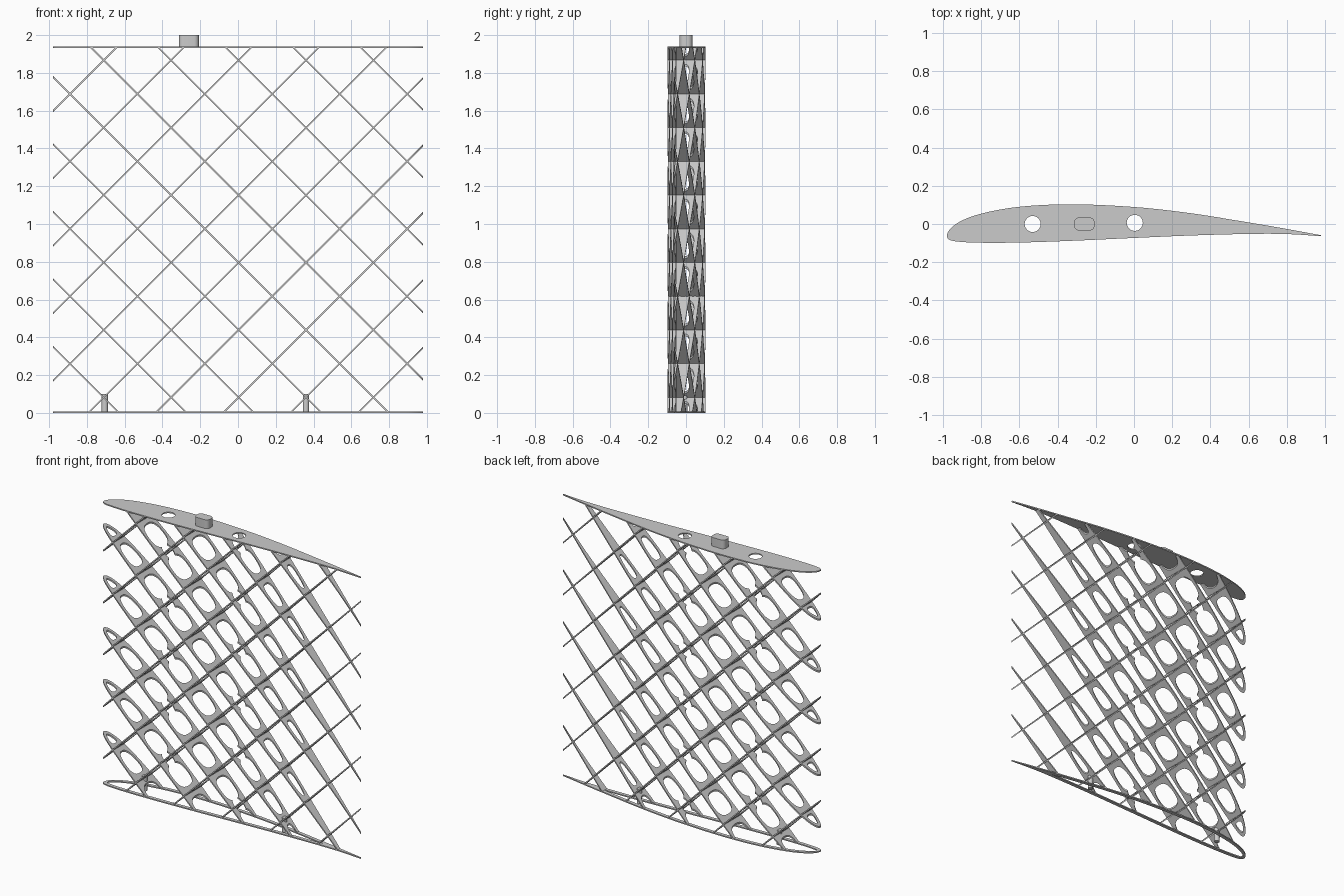
import bpy, bmesh, math
from mathutils import Matrix

if "Cube" in bpy.data.objects:
    bpy.data.objects.remove(bpy.data.objects["Cube"])

HALF, PITCH, THICK, RIM = 0.979, 0.357, 0.008, 0.02
CROSS_X, CROSS_Z = 0.003, 1.867
TOP = 1.94
TUBES = [(-0.53, 0.0), (0.004, 0.006)]

grey = bpy.data.materials.new("light_grey")
grey.use_nodes = True
grey.diffuse_color = (0.6, 0.6, 0.6, 1)
grey.node_tree.nodes["Principled BSDF"].inputs["Base Color"].default_value = (0.6, 0.6, 0.6, 1)

# Airfoil section: stations along the chord with upper and lower heights
XS = [-HALF, -0.96, -0.9, -0.8, -0.6, -0.33, 0, 0.3, 0.6, 0.8, HALF]
UP = [-0.065, -0.024, 0.018, 0.054, 0.09, 0.103, 0.089, 0.056, 0.008, -0.026, -0.059]
LOW = [-0.065, -0.085, -0.094, -0.098, -0.097, -0.088, -0.073, -0.06, -0.052, -0.052, -0.064]
US = [math.sqrt(x + HALF) for x in XS]


def height(x, ys):
    """Smooth curve through the stations, in the square root of chord position."""
    u = math.sqrt(max(x + HALF, 0))
    last = len(US) - 1
    i = max(j for j in range(last) if US[j] <= u + 1e-9)

    def slope(j):
        a, b = max(j - 1, 0), min(j + 1, last)
        return (ys[b] - ys[a]) / (US[b] - US[a])
    h = US[i + 1] - US[i]
    t = (u - US[i]) / h
    return ((1 + 2 * t) * (1 - t) ** 2 * ys[i] + t * t * (3 - 2 * t) * ys[i + 1]
            + h * t * (1 - t) * ((1 - t) * slope(i) - t * slope(i + 1)))


def section(inset=0.0, n=40):
    """Closed airfoil outline, optionally inset."""
    a, b = -HALF + inset, HALF - inset * 13
    xs = [a + (b - a) * (i / n) ** 2 for i in range(n + 1)]
    upper = [(x, height(x, UP) - inset) for x in xs]
    lower = [(x, height(x, LOW) + inset) for x in xs]
    return upper + lower[:0:-1]


def circle(x, y, r, n=32):
    return [(x + r * math.cos(2 * math.pi * i / n), y + r * math.sin(2 * math.pi * i / n))
            for i in range(n)]


def rounded_box(x, y, hx, hy, r):
    pts = []
    for q, (sx, sy) in enumerate([(1, 1), (-1, 1), (-1, -1), (1, -1)]):
        for i in range(7):
            a = math.pi / 2 * (q + i / 6)
            pts.append((x + sx * (hx - r) + r * math.cos(a), y + sy * (hy - r) + r * math.sin(a)))
    return pts


def lightening_hole(a, b, n=28):
    """Rounded opening between two chord positions, following the section."""
    pts = []
    for i in range(n):
        t = 2 * math.pi * i / n
        c, s = math.cos(t), math.sin(t)
        x = (a + b) / 2 + (b - a) / 2 * math.copysign(abs(c) ** 0.75, c)
        v = (1 + math.copysign(abs(s) ** 0.75, s)) / 2
        lo, hi = height(x, LOW) + RIM, height(x, UP) - RIM
        pts.append((x, lo + (hi - lo) * v))
    return pts


def add_mesh(name, mesh):
    ob = bpy.data.objects.new(name, mesh)
    bpy.context.scene.collection.objects.link(ob)
    return ob


def evaluated_mesh(ob):
    bpy.context.view_layer.update()
    deps = bpy.context.evaluated_depsgraph_get()
    return bpy.data.meshes.new_from_object(ob.evaluated_get(deps))


def plate(name, loops, z0, z1):
    """Flat solid from an outline and its holes."""
    cu = bpy.data.curves.new(name, 'CURVE')
    cu.dimensions, cu.fill_mode, cu.extrude = '2D', 'BOTH', (z1 - z0) / 2
    for pts in loops:
        sp = cu.splines.new('POLY')
        sp.points.add(len(pts) - 1)
        for p, (x, y) in zip(sp.points, pts):
            p.co = (x, y, 0, 1)
        sp.use_cyclic_u = True
    tmp = add_mesh(name + "_curve", cu)
    me = evaluated_mesh(tmp)
    bpy.data.objects.remove(tmp)
    bm = bmesh.new()
    bm.from_mesh(me)
    bmesh.ops.remove_doubles(bm, verts=bm.verts, dist=1e-5)
    bmesh.ops.recalc_face_normals(bm, faces=bm.faces)
    bmesh.ops.translate(bm, verts=bm.verts, vec=(0, 0, (z0 + z1) / 2))
    bm.to_mesh(me)
    bm.free()
    me.materials.clear()
    me.materials.append(grey)
    return add_mesh(name, me)


# Flat rib pattern: openings between the crossings (solid tail), plus two tube passages
cols = {i: CROSS_X + i * PITCH / 2 for i in range(-5, 4)}
holes = [lightening_hole(-HALF + 0.018, cols[-5] - 0.018)]
holes += [lightening_hole(cols[i] + 0.027, cols[i + 1] - 0.027) for i in range(-5, 3)]
pattern = plate("rib_pattern", [section()] + holes, -THICK / 2, THICK / 2)
cutter = plate("tube_cutter", [circle(x, y, 0.042) for x, y in TUBES], -0.1, 0.1)
cutter.hide_render = True
cut = pattern.modifiers.new("tubes", 'BOOLEAN')
cut.operation, cut.solver, cut.object = 'DIFFERENCE', 'EXACT', cutter
rib_mesh = evaluated_mesh(pattern)
bpy.data.objects.remove(pattern)
bpy.data.objects.remove(cutter)

# Two crossing families of slanted ribs, trimmed at the end plates
for label, sign in (("rising", 1), ("falling", -1)):
    for k in range(-7, 3):
        bm = bmesh.new()
        bm.from_mesh(rib_mesh)
        shear = Matrix.Identity(4)
        shear[2][0], shear[2][2] = sign, math.sqrt(2)
        shear[2][3] = CROSS_Z + k * PITCH - sign * CROSS_X
        bmesh.ops.transform(bm, matrix=shear, verts=bm.verts)
        for z, n in ((0.002, -1), (TOP - 0.004, 1)):
            res = bmesh.ops.bisect_plane(bm, geom=bm.verts[:] + bm.edges[:] + bm.faces[:],
                                         plane_co=(0, 0, z), plane_no=(0, 0, n), clear_outer=True)
            edges = [e for e in res["geom_cut"] if isinstance(e, bmesh.types.BMEdge)]
            if edges:
                bmesh.ops.holes_fill(bm, edges=edges, sides=0)
        me = bpy.data.meshes.new(label + "_rib")
        bm.to_mesh(me)
        bm.free()
        me.materials.clear()
        me.materials.append(grey)
        add_mesh(f"{label}_rib_{k + 8}", me)

# End plates: solid tip with tube passages, open ring at the root
plate("top_plate", [section()] + [circle(x, y, 0.042) for x, y in TUBES], TOP - THICK, TOP)
plate("bottom_ring", [section(), section(0.024)], 0, THICK)

# Joining block on top and locating pegs at the bottom
plate("top_block", [rounded_box(-0.26, 0.0, 0.053, 0.034, 0.025)], TOP, 2.0)
for name, x in (("front_peg", -0.705), ("rear_peg", 0.36)):
    plate(name, [circle(x, -0.008, 0.017, 20)], 0, 0.1)
